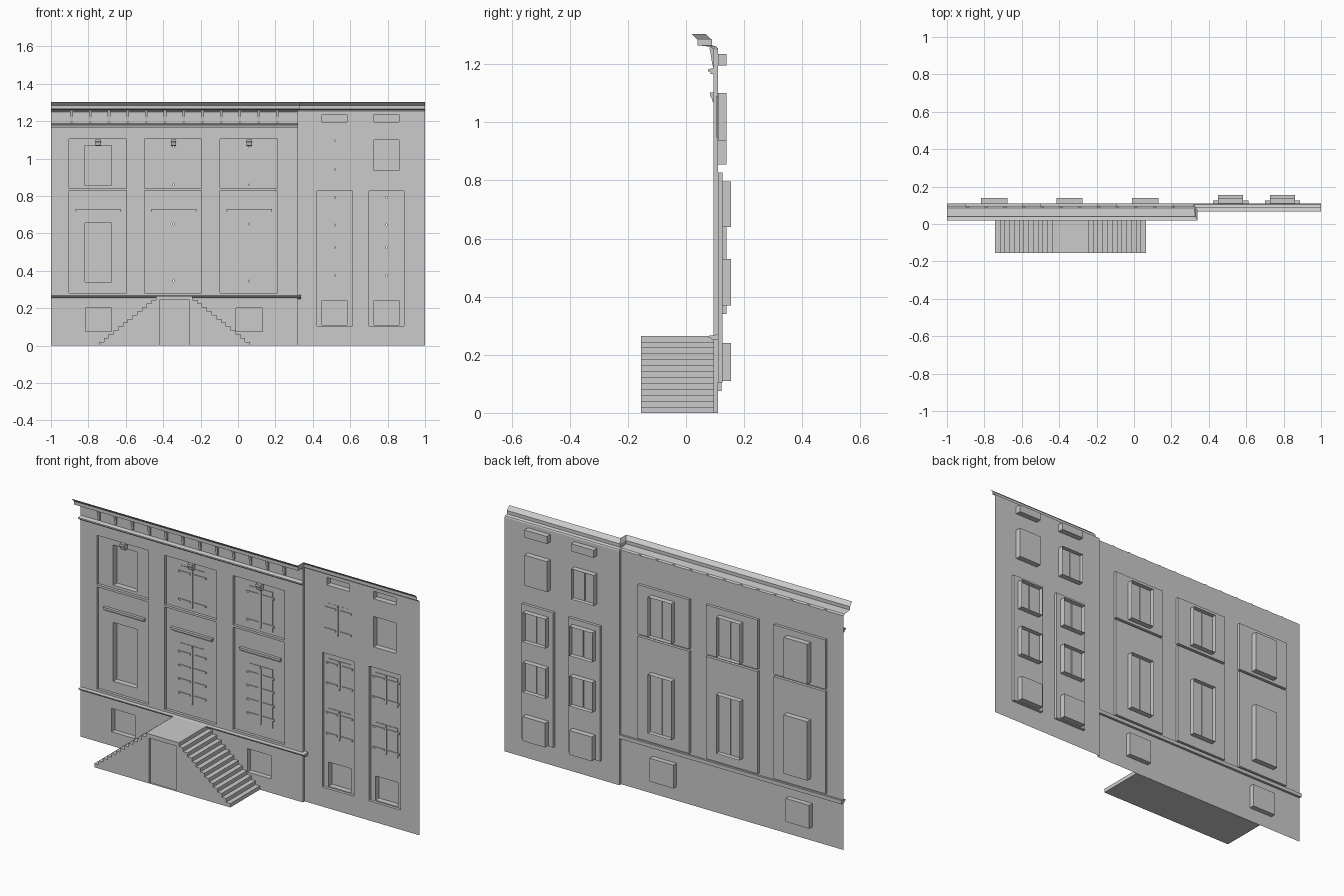
import bpy, bmesh

if "Cube" in bpy.data.objects:
    bpy.data.objects.remove(bpy.data.objects["Cube"])

LEFT_Y, PANEL_Y, GLASS_Y = 0.095, 0.11, 0.14
RIGHT_Y, RPANEL_Y, RGLASS_Y = 0.11, 0.125, 0.155
LEFT_COLS = (-0.75, -0.348, 0.057)
RIGHT_COLS = (0.517, 0.794)
SPLIT = 0.318


def finish(name, bm):
    bmesh.ops.remove_doubles(bm, verts=bm.verts[:], dist=1e-5)
    me = bpy.data.meshes.new(name)
    bm.to_mesh(me)
    bm.free()
    ob = bpy.data.objects.new(name, me)
    bpy.context.collection.objects.link(ob)
    return ob


def quad(bm, *pts):
    bm.faces.new([bm.verts.new(p) for p in pts])


def sheet(bm, rect, y, holes=()):
    """Front-facing wall rectangle at depth y with rectangular holes."""
    xs = sorted({v for r in (rect, *holes) for v in r[:2]})
    zs = sorted({v for r in (rect, *holes) for v in r[2:]})
    for a, b in zip(xs, xs[1:]):
        for c, d in zip(zs, zs[1:]):
            mx, mz = (a + b) / 2, (c + d) / 2
            if not any(h[0] < mx < h[1] and h[2] < mz < h[3] for h in holes):
                quad(bm, (a, y, c), (b, y, c), (b, y, d), (a, y, d))


def recess(bm, rect, ya, yb, holes=(), back=True):
    """Reveals from ya to yb around a rectangle, with an optional back."""
    x0, x1, z0, z1 = rect
    ring = [(x0, z0), (x0, z1), (x1, z1), (x1, z0)]
    for (ax, az), (bx, bz) in zip(ring, ring[1:] + ring[:1]):
        quad(bm, (ax, ya, az), (bx, ya, bz), (bx, yb, bz), (ax, yb, az))
    if back:
        sheet(bm, rect, yb, holes)


def box(bm, x0, x1, y0, y1, z0, z1):
    vs = bmesh.ops.create_cube(bm, size=1)["verts"]
    for v in vs:
        v.co = (x1 if v.co.x > 0 else x0, y1 if v.co.y > 0 else y0, z1 if v.co.z > 0 else z0)


def prism(bm, profile, x0, x1):
    """Closed (y, z) profile extruded along x."""
    a = [bm.verts.new((x0, y, z)) for y, z in profile]
    b = [bm.verts.new((x1, y, z)) for y, z in profile]
    n = len(profile)
    faces = [bm.faces.new(a), bm.faces.new(b[::-1])]
    faces += [bm.faces.new((a[i], b[i], b[(i + 1) % n], a[(i + 1) % n])) for i in range(n)]
    bmesh.ops.recalc_face_normals(bm, faces=faces)


def centred(cx, half, z0, z1):
    return (cx - half, cx + half, z0, z1)


def shutter(rect, y, straps):
    """Pair of plank leaves with strap hinges and a centre rod."""
    x0, x1, z0, z1 = rect
    cx, h = (x0 + x1) / 2, z1 - z0
    bm = bmesh.new()
    for s in (-1, 1):
        lo, hi = sorted((cx + s * 0.002, cx + s * (x1 - x0) / 2))
        box(bm, lo, hi, y, y + 0.008, z0, z1)
        for i in range(straps):
            z = z0 + h * (0.15 + 0.7 * i / (straps - 1))
            lo, hi = sorted((cx + s * 0.012, cx + s * ((x1 - x0) / 2 + 0.012)))
            box(bm, lo, hi, y - 0.004, y, z - 0.005, z + 0.005)
    box(bm, cx - 0.006, cx + 0.004, y - 0.004, y + 0.001, z0 + 0.01, z1 - 0.01)
    finish("shutter", bm)


# Left wall with two storeys of recessed panels and windows
bm = bmesh.new()
holes = []
for i, cx in enumerate(LEFT_COLS):
    for panel, win, straps in (((0.84, 1.105), (0.855, 1.07), 2), ((0.28, 0.828), (0.34, 0.655), 4)):
        p, w = centred(cx, 0.153, *panel), centred(cx + 0.003, 0.07, *win)
        holes.append(p)
        recess(bm, p, LEFT_Y, PANEL_Y, [w])
        recess(bm, w, PANEL_Y, GLASS_Y, back=(i == 0))
        if i:
            shutter(w, PANEL_Y - 0.003, straps)
for cx in (-0.746, 0.06):
    cellar = centred(cx, 0.07, 0.075, 0.2)
    holes.append(cellar)
    recess(bm, cellar, LEFT_Y, 0.122)
sheet(bm, (-1, SPLIT, 0, 1.255), LEFT_Y, holes)
quad(bm, (SPLIT, LEFT_Y, 0), (SPLIT, RIGHT_Y, 0), (SPLIT, RIGHT_Y, 1.255), (SPLIT, LEFT_Y, 1.255))
finish("left_wall", bm)

# Right wall with tall window panels, top windows and attic slots
bm = bmesh.new()
holes = []
for i, cx in enumerate(RIGHT_COLS):
    p = centred(cx, 0.094, 0.105, 0.827)
    wins = [centred(cx, 0.067, *z) for z in ((0.11, 0.24), (0.37, 0.53), (0.64, 0.797))]
    recess(bm, p, RIGHT_Y, RPANEL_Y, wins)
    for k, w in enumerate(wins):
        recess(bm, w, RPANEL_Y, RGLASS_Y, back=(k == 0))
        if k:
            shutter(w, RPANEL_Y - 0.003, 2)
    top, slot = centred(cx, 0.067, 0.937, 1.1), centred(cx, 0.067, 1.195, 1.235)
    recess(bm, top, RIGHT_Y, GLASS_Y, back=(i == 1))
    recess(bm, slot, RIGHT_Y, GLASS_Y)
    if i == 0:
        shutter(top, RIGHT_Y - 0.001, 2)
    holes += [p, top, slot]
sheet(bm, (SPLIT, 1, 0, 1.255), RIGHT_Y, holes)
finish("right_wall", bm)

# Cornice: open profile stepping back between the two walls
left_prof = [(0.02, 1.303), (0.04, 1.283), (0.04, 1.265), (0.085, 1.26), (0.095, 1.25)]
right_prof = [(0.068, 1.303), (0.09, 1.283), (0.09, 1.265), (0.105, 1.26), (0.11, 1.25)]
step_x = [0.34, 0.328, 0.328, 0.322, SPLIT]
bm = bmesh.new()
rows = [[(-1, y, z) for y, z in left_prof],
        [(x, y, z) for x, (y, z) in zip(step_x, left_prof)],
        [(x, y, z) for x, (y, z) in zip(step_x, right_prof)],
        [(1, y, z) for y, z in right_prof]]
for r, s in zip(rows, rows[1:]):
    for k in range(len(r) - 1):
        quad(bm, r[k + 1], s[k + 1], s[k], r[k])
finish("cornice", bm)

# Frieze moulding and belt course
bm = bmesh.new()
prism(bm, [(0.095, 1.165), (0.085, 1.167), (0.083, 1.174), (0.075, 1.175), (0.075, 1.182), (0.095, 1.187)], -1, 0.322)
finish("frieze_moulding", bm)
bm = bmesh.new()
prism(bm, [(0.11, 0.25), (0.088, 0.252), (0.085, 0.258), (0.077, 0.26), (0.077, 0.265), (0.11, 0.27)], -1, 0.337)
finish("belt_course", bm)

# Cornice brackets
bm = bmesh.new()
for i in range(12):
    x = -0.89 + 0.1 * i
    prism(bm, [(0.095, 1.188), (0.09, 1.2), (0.086, 1.23), (0.08, 1.258), (0.095, 1.258)], x - 0.007, x + 0.007)
finish("cornice_brackets", bm)

# Keystones above upper windows, hoods above lower windows
for cx in LEFT_COLS:
    bm = bmesh.new()
    prism(bm, [(0.11, 1.068), (0.092, 1.07), (0.088, 1.085), (0.083, 1.09), (0.083, 1.103), (0.11, 1.103)],
          cx - 0.011, cx + 0.017)
    finish("keystone", bm)
    bm = bmesh.new()
    box(bm, cx - 0.113, cx + 0.12, 0.102, PANEL_Y, 0.71, 0.72)
    box(bm, cx - 0.118, cx + 0.125, 0.095, PANEL_Y, 0.718, 0.73)
    finish("window_hood", bm)

# Double staircase with a door inset below the landing
N, TOP, RUN, MID, FRONT = 12, 0.265, 0.305, -0.34, -0.155
HALF = 0.403
rise, tread = TOP / (N + 1), RUN / N
door = (-0.42, -0.258, 0, 0.243)
bm = bmesh.new()
for s in (-1, 1):
    for i in range(N):
        xa, xb = MID + s * (HALF - tread * i), MID + s * (HALF - tread * (i + 1))
        z0, z1 = rise * i, rise * (i + 1)
        quad(bm, (xa, FRONT, z0), (xa, LEFT_Y, z0), (xa, LEFT_Y, z1), (xa, FRONT, z1))
        quad(bm, (xa, FRONT, z1), (xa, LEFT_Y, z1), (xb, LEFT_Y, z1), (xb, FRONT, z1))
        quad(bm, (xa, FRONT, 0), (xb, FRONT, 0), (xb, FRONT, z1), (xa, FRONT, z1))
    xt = MID + s * (HALF - RUN)
    quad(bm, (xt, FRONT, TOP - rise), (xt, LEFT_Y, TOP - rise), (xt, LEFT_Y, TOP), (xt, FRONT, TOP))
l, r = MID - HALF + RUN, MID + HALF - RUN
quad(bm, (l, FRONT, TOP), (r, FRONT, TOP), (r, LEFT_Y, TOP), (l, LEFT_Y, TOP))
quad(bm, (MID - HALF, FRONT, 0), (MID - HALF, LEFT_Y, 0), (MID + HALF, LEFT_Y, 0), (MID + HALF, FRONT, 0))
sheet(bm, (l, r, 0, TOP), FRONT, [door])
recess(bm, door, FRONT, FRONT + 0.012)
bmesh.ops.recalc_face_normals(bm, faces=bm.faces[:])
finish("staircase", bm)
